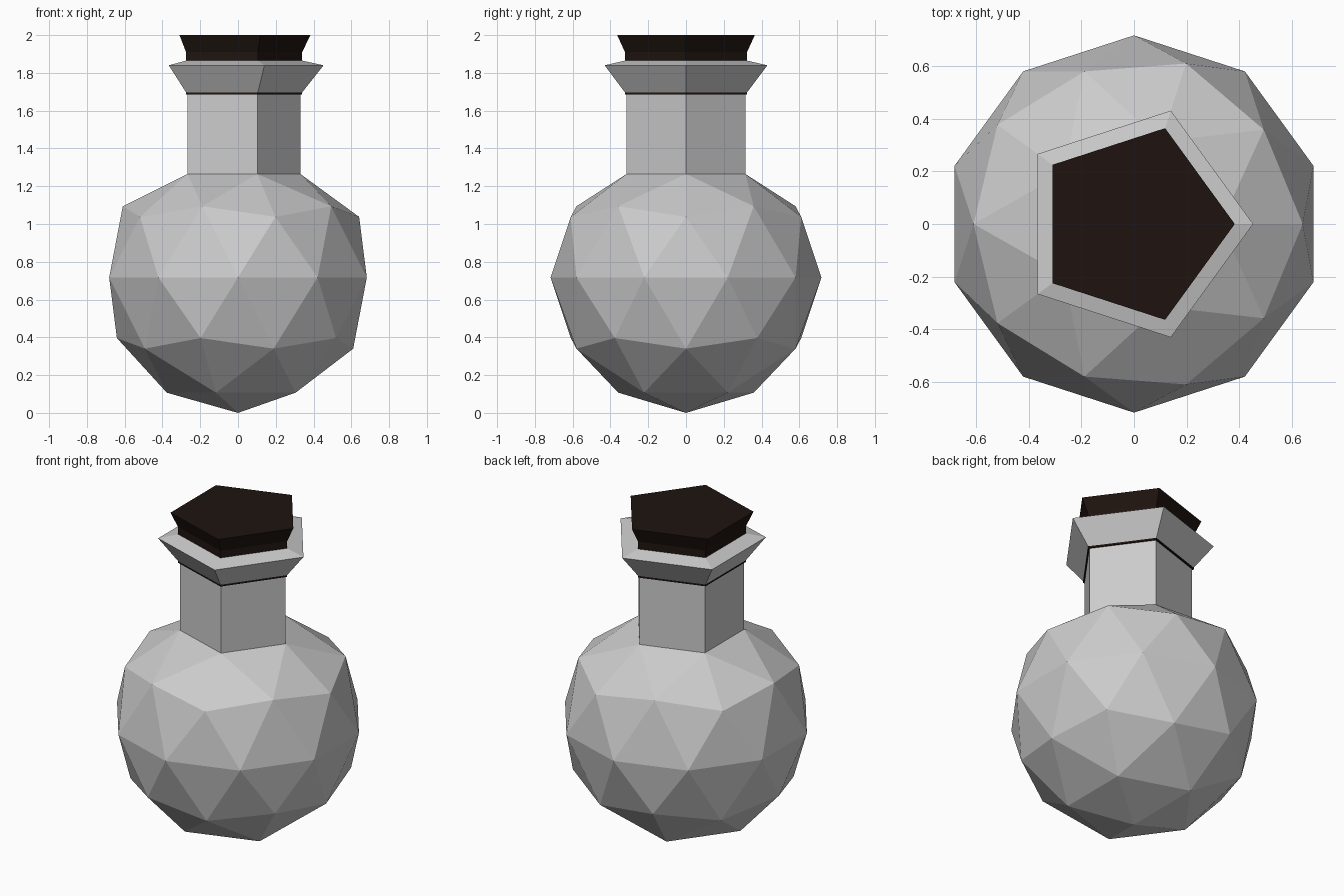
import bpy, bmesh
from math import cos, sin, pi

if "Cube" in bpy.data.objects:
    bpy.data.objects.remove(bpy.data.objects["Cube"])

R = 0.717       # bulb radius
NECK_R = 0.33
NECK_Z = 1.265
SIDES = 5


def lathe(name, profile, caps):
    """Five-sided revolve of (radius, z) points, one corner on +x."""
    bm = bmesh.new()
    rings = [[bm.verts.new((r * cos(2 * pi * i / SIDES), r * sin(2 * pi * i / SIDES), z))
              for i in range(SIDES)] for r, z in profile]
    for a, b in zip(rings, rings[1:]):
        for i in range(SIDES):
            j = (i + 1) % SIDES
            bm.faces.new((a[i], a[j], b[j], b[i]))
    if caps:
        bm.faces.new(rings[0][::-1])
        bm.faces.new(rings[-1])
    mesh = bpy.data.meshes.new(name)
    bm.to_mesh(mesh)
    bm.free()
    obj = bpy.data.objects.new(name, mesh)
    bpy.context.collection.objects.link(obj)
    return obj


# Round bulb: icosphere whose top pentagon is opened and drawn up into the neck
bpy.ops.mesh.primitive_ico_sphere_add(subdivisions=2, radius=R, location=(0, 0, 0))
flask = bpy.context.object
flask.name = "flask_body"
bm = bmesh.new()
bm.from_mesh(flask.data)
bmesh.ops.translate(bm, vec=(0, 0, R), verts=bm.verts)
top = max(bm.verts, key=lambda v: v.co.z)
ring = [e.other_vert(top) for e in top.link_edges]
bmesh.ops.delete(bm, geom=[top], context='VERTS')
for v in ring:
    s = NECK_R / v.co.xy.length
    v.co = (v.co.x * s, v.co.y * s, NECK_Z)
rim = [e for e in bm.edges if e.is_boundary]
new = bmesh.ops.extrude_edge_only(bm, edges=rim)["geom"]
for v in new:
    if isinstance(v, bmesh.types.BMVert):
        v.co.z = 1.69
bmesh.ops.recalc_face_normals(bm, faces=bm.faces)
bm.to_mesh(flask.data)
bm.free()

# Flared lip around the mouth
lathe("flask_lip", [(0.34, 1.697), (0.453, 1.84), (0.34, 1.865)], False)

# Dark stopper: plug shows as a thin line under the lip, head flares above it
stopper = lathe("stopper", [(0.34, 1.686), (0.34, 1.91), (0.383, 2.0)], True)
mat = bpy.data.materials.new("dark_cork")
mat.diffuse_color = (0.013, 0.007, 0.005, 1)
mat.use_nodes = True
mat.node_tree.nodes["Principled BSDF"].inputs["Base Color"].default_value = mat.diffuse_color
stopper.data.materials.append(mat)
